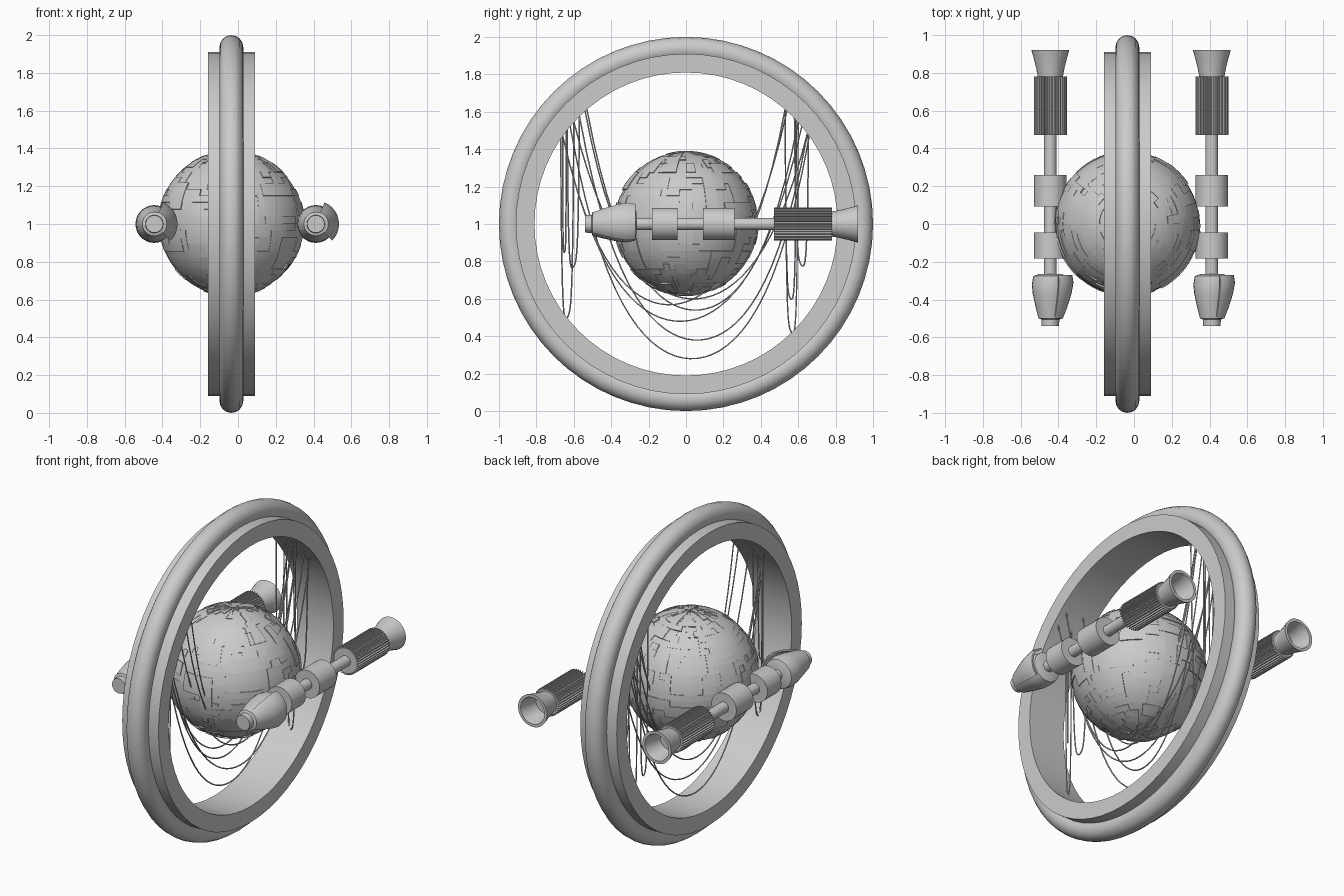
import bpy, bmesh, math, random
from mathutils import Vector

if "Cube" in bpy.data.objects:
    bpy.data.objects.remove(bpy.data.objects["Cube"])

random.seed(7)
grey = bpy.data.materials.new("hull_grey")
grey.diffuse_color = (0.6, 0.6, 0.6, 1)
grey.use_nodes = True
grey.node_tree.nodes["Principled BSDF"].inputs["Base Color"].default_value = grey.diffuse_color
CX = -0.035                      # x of the ring and sphere centre
TAU = 2 * math.pi


def finish(name, bm, angle=30):
    bmesh.ops.remove_doubles(bm, verts=bm.verts, dist=1e-5)
    bmesh.ops.recalc_face_normals(bm, faces=bm.faces)
    me = bpy.data.meshes.new(name)
    bm.to_mesh(me)
    bm.free()
    me.materials.append(grey)
    ob = bpy.data.objects.new(name, me)
    bpy.context.collection.objects.link(ob)
    bpy.ops.object.select_all(action='DESELECT')
    ob.select_set(True)
    bpy.context.view_layer.objects.active = ob
    bpy.ops.object.shade_smooth_by_angle(angle=math.radians(angle))
    return ob


def lathe(name, profile, axis, centre, segs, closed=False, a0=0.0, a1=TAU, angle=30):
    """Turn (radius, along) points around the x or y axis."""
    bm = bmesh.new()
    full = abs(a1 - a0 - TAU) < 1e-6
    rows = []
    for i in range(segs if full else segs + 1):
        a = a0 + (a1 - a0) * i / segs
        row = []
        for r, t in profile:
            c, s = r * math.cos(a), r * math.sin(a)
            p = (t, c, s) if axis == 'x' else (c, t, s)
            row.append(bm.verts.new(Vector(p) + Vector(centre)))
        rows.append(row)
    n = len(profile)
    for i in range(segs):
        A, B = rows[i], rows[(i + 1) % len(rows)]
        for j in range(n if closed else n - 1):
            k = (j + 1) % n
            bm.faces.new((A[j], A[k], B[k], B[j]))
    if not full:
        bm.faces.new(rows[0])
        bm.faces.new(rows[-1][::-1])
    return finish(name, bm, angle)


# Large ring: round outer tube and wide flat inner band
tube = [(0.937 + 0.063 * math.cos(TAU * k / 16), 0.063 * math.sin(TAU * k / 16)) for k in range(16)]
lathe("ring_tube", tube, 'x', (CX, 0, 1), 64, closed=True)
band = [(0.81, -0.125), (0.91, -0.125), (0.91, 0.125), (0.81, 0.125)]
lathe("ring_band", band, 'x', (CX, 0, 1), 64, closed=True)


# Central sphere covered in raised rectangular plates
def plated_sphere(cols=64, rows=32, radius=0.381):
    bm = bmesh.new()
    bmesh.ops.create_uvsphere(bm, u_segments=cols, v_segments=rows, radius=radius)
    cells = {}
    for f in bm.faces:
        c = f.calc_center_median()
        i = int((math.atan2(c.y, c.x) + math.pi) / TAU * cols) % cols
        j = int(math.acos(c.z / c.length) / math.pi * rows)
        cells[i, j] = f
    order = sorted(cells)
    random.shuffle(order)
    for i, j in order:
        if (i, j) not in cells:
            continue
        w, h = random.randint(2, 7), random.randint(1, 5)
        keys = [((i + a) % cols, j + b) for a in range(w) for b in range(h)]
        group = [cells.pop(k) for k in keys if k in cells]
        lift = random.choice((0, 0.004, 0.009, 0.014, 0.02))
        if lift:
            out = bmesh.ops.extrude_face_region(bm, geom=group)
            for v in out["geom"]:
                if isinstance(v, bmesh.types.BMVert):
                    v.co *= 1 + lift
            bmesh.ops.delete(bm, geom=[f for f in group if f.is_valid], context='FACES_ONLY')
    bmesh.ops.translate(bm, verts=bm.verts, vec=(CX, 0, 1.003))
    finish("plated_sphere", bm)


plated_sphere()


# Ribbed engine barrel with a toothed cross-section
def ribbed_barrel(name, x, y0, y1, teeth=36):
    bm = bmesh.new()
    ends = []
    for y in (y0, y1):
        ring = []
        for k in range(teeth * 4):
            r = 0.087 if k % 4 < 2 else 0.076
            a = TAU * (k + (0.35 if k % 2 else 0)) / (teeth * 4)
            ring.append(bm.verts.new((x + r * math.cos(a), y, 1 + r * math.sin(a))))
        ends.append(ring)
        bm.faces.new(ring)
    n = len(ends[0])
    for k in range(n):
        m = (k + 1) % n
        bm.faces.new((ends[0][k], ends[0][m], ends[1][m], ends[1][k]))
    finish(name, bm, 20)


# Two matching engine pods, one on each side
nose = [(0, -0.54), (0.046, -0.54), (0.048, -0.505), (0.063, -0.5), (0.08, -0.43),
        (0.093, -0.37), (0.098, -0.32), (0.09, -0.275), (0.06, -0.265), (0, -0.265)]
cowl = [(0.066, -0.5), (0.09, -0.44), (0.112, -0.37), (0.123, -0.31), (0.116, -0.27),
        (0.106, -0.27), (0.112, -0.31), (0.1, -0.37), (0.078, -0.44), (0.056, -0.5)]
flare = [(0, 0.775), (0.066, 0.775), (0.074, 0.82), (0.086, 0.87), (0.1, 0.92),
         (0.082, 0.92), (0.068, 0.86), (0.06, 0.80), (0, 0.80)]
for side, x in (("left", -0.443), ("right", 0.412)):
    at = (x, 0, 1)
    lathe(side + "_pod_rod", [(0, -0.28), (0.033, -0.28), (0.033, 0.48), (0, 0.48)], 'y', at, 24)
    for part, y0, y1 in (("front", -0.182, -0.045), ("rear", 0.092, 0.26)):
        lathe(f"{side}_pod_{part}_collar", [(0, y0), (0.086, y0), (0.086, y1), (0, y1)], 'y', at, 32)
    ribbed_barrel(side + "_pod_barrel", x, 0.47, 0.78)
    lathe(side + "_pod_nozzle", flare, 'y', at, 32)
    lathe(side + "_pod_nose", nose, 'y', at, 24)
    lathe(side + "_pod_cowl", cowl, 'y', at, 10, closed=True,
          a0=math.radians(-45), a1=math.radians(68))


# Cables hung as catenaries between points on the inner band
def cable(name, y0, y1, low, x0, x1, steps=32):
    z0, z1 = (1 + math.sqrt(0.812 ** 2 - y * y) for y in (y0, y1))
    half, depth = (y1 - y0) / 2, (z0 + z1) / 2 - low
    lo, hi = 0.01, 12.0
    for _ in range(40):
        k = (lo + hi) / 2
        lo, hi = (k, hi) if (math.cosh(k) - 1) / k < depth / half else (lo, k)
    cu = bpy.data.curves.new(name, 'CURVE')
    cu.dimensions = '3D'
    cu.bevel_depth = 0.004
    cu.bevel_resolution = 1
    cu.materials.append(grey)
    sp = cu.splines.new('POLY')
    sp.points.add(steps)
    for n, p in enumerate(sp.points):
        u = n / steps
        t = 2 * u - 1
        sag = depth * (1 - (math.cosh(k * t) - 1) / (math.cosh(k) - 1))
        p.co = (x0 + (x1 - x0) * u, y0 + (y1 - y0) * u, z0 + (z1 - z0) * u - sag, 1)
    bpy.context.collection.objects.link(bpy.data.objects.new(name, cu))


# (start y, end y, lowest z): wide swags, then narrow loops on each side
spans = [(-0.62, 0.66, 0.28), (-0.57, 0.65, 0.38), (-0.66, 0.62, 0.48), (-0.53, 0.60, 0.54),
         (-0.66, 0.54, 0.57), (-0.60, 0.65, 0.60), (-0.54, 0.53, 0.62),
         (-0.67, -0.60, 0.50), (-0.66, -0.64, 0.85), (-0.635, -0.57, 0.77),
         (0.53, 0.60, 0.42), (0.53, 0.59, 0.60), (0.58, 0.655, 0.78)]
for n, (y0, y1, low) in enumerate(spans):
    cable(f"cable_{n + 1}", y0, y1, low,
          CX + random.uniform(-0.1, 0.1), CX + random.uniform(-0.1, 0.1))
